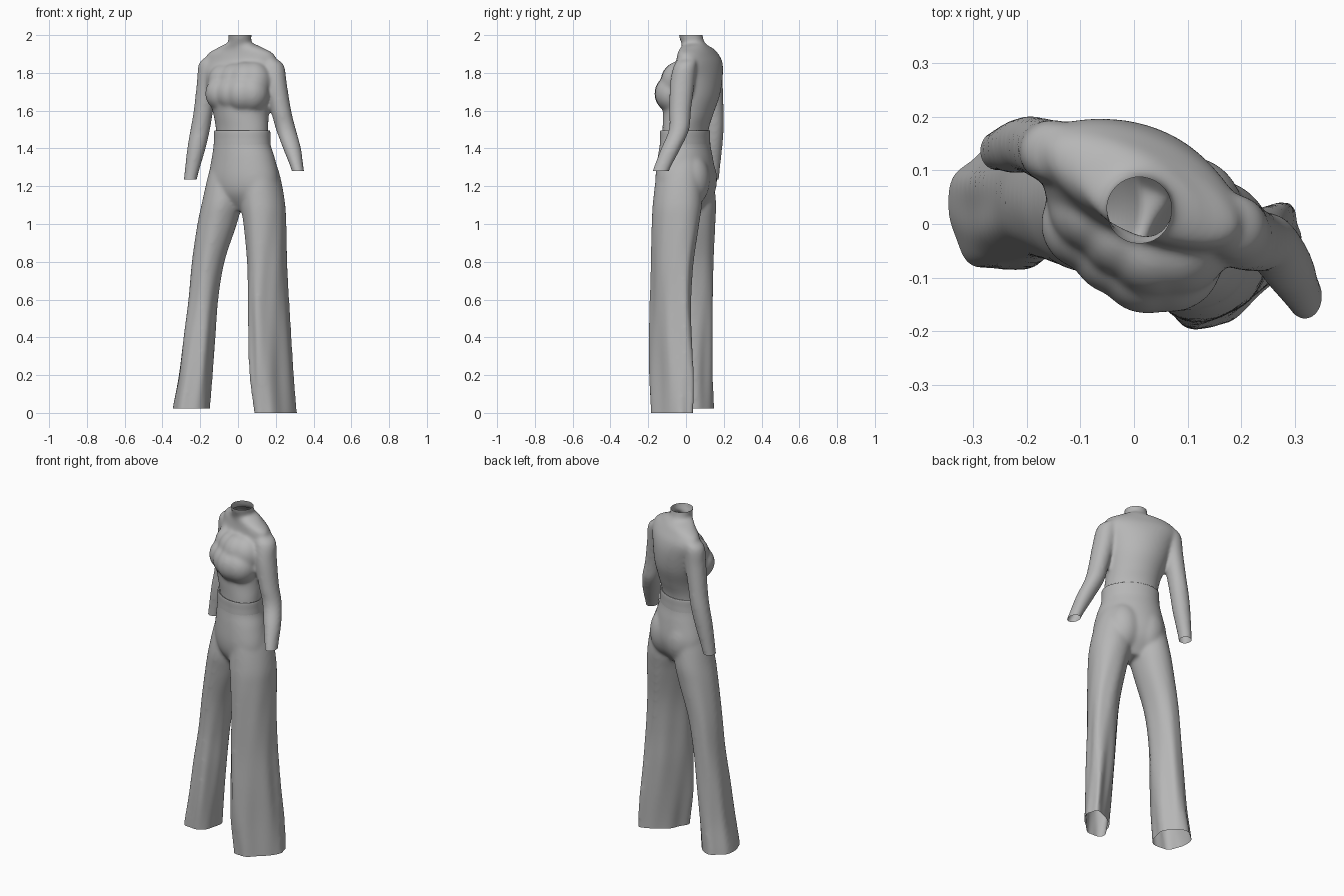
import bpy, bmesh, math
from mathutils import Vector

if "Cube" in bpy.data.objects:
    bpy.data.objects.remove(bpy.data.objects["Cube"])

cloth = bpy.data.materials.new("grey_cloth")
cloth.use_nodes = True
GREY = (0.47, 0.47, 0.47, 1)
cloth.diffuse_color = GREY
cloth.node_tree.nodes["Principled BSDF"].inputs["Base Color"].default_value = GREY

SIDES, STEPS, VOXEL = 48, 8, 0.008


def spline(rings):
    """Catmull-Rom interpolation through ring descriptions."""
    pts = [Vector(r) for r in rings]
    pts = [2 * pts[0] - pts[1]] + pts + [2 * pts[-1] - pts[-2]]
    out = []
    for a, b, c, d in zip(pts, pts[1:], pts[2:], pts[3:]):
        for i in range(STEPS):
            t = i / STEPS
            out.append(0.5 * (2 * b + (c - a) * t + (2 * a - 5 * b + 4 * c - d) * t ** 2
                              + (3 * b - a - 3 * c + d) * t ** 3))
    return out + [pts[-2]]


def loft(bm, rings, fold=0, twist=4, caps=True):
    """Skin rings (x, y, z, rx, ry, turn in degrees); folds deepen downwards."""
    loops = []
    for x, y, z, rx, ry, turn in spline(rings):
        turn = math.radians(turn)
        depth = fold * max(0, min(1, 1.2 - z))
        loop = []
        for i in range(SIDES):
            a = math.tau * i / SIDES
            k = 1 + depth * (math.sin(5 * a + twist * z) + 0.5 * math.sin(8 * a - twist * z))
            u, v = rx * k * math.cos(a), ry * k * math.sin(a)
            loop.append(bm.verts.new((x + u * math.cos(turn) - v * math.sin(turn),
                                      y + u * math.sin(turn) + v * math.cos(turn), z)))
        loops.append(loop)
    for low, high in zip(loops, loops[1:]):
        for i in range(SIDES):
            j = (i + 1) % SIDES
            bm.faces.new((low[i], low[j], high[j], high[i]))
    if caps:
        bm.faces.new(loops[0])
        bm.faces.new(loops[-1])


def ball(bm, centre, radius, tall=1):
    made = bmesh.ops.create_uvsphere(bm, u_segments=32, v_segments=16, radius=radius)
    for v in made["verts"]:
        v.co = Vector((v.co.x, v.co.y, v.co.z * tall)) + Vector(centre)


def to_object(name, bm):
    bmesh.ops.recalc_face_normals(bm, faces=bm.faces)
    mesh = bpy.data.meshes.new(name)
    bm.to_mesh(mesh)
    bm.free()
    ob = bpy.data.objects.new(name, mesh)
    bpy.context.collection.objects.link(ob)
    mesh.materials.append(cloth)
    mesh.shade_smooth()
    return ob


def garment(name, bm, openings):
    """Fuse the volumes, soften them, then trim each opening (z, above, x_min, x_max)."""
    ob = to_object(name, bm)
    fuse = ob.modifiers.new("fuse", "REMESH")
    fuse.mode, fuse.voxel_size = "VOXEL", VOXEL
    soft = ob.modifiers.new("soften", "SMOOTH")
    soft.factor, soft.iterations = 0.5, 20
    graph = bpy.context.evaluated_depsgraph_get()
    mesh = bpy.data.meshes.new_from_object(ob.evaluated_get(graph))
    bpy.data.objects.remove(ob)
    bm = bmesh.new()
    bm.from_mesh(mesh)
    for z, above, x_min, x_max in openings:
        bmesh.ops.bisect_plane(bm, geom=bm.verts[:] + bm.edges[:] + bm.faces[:],
                               plane_co=(0, 0, z), plane_no=(0, 0, 1))
        waste = []
        for f in bm.faces:
            c = f.calc_center_median()
            if x_min < c.x < x_max and (c.z > z) == above:
                waste.append(f)
        bmesh.ops.delete(bm, geom=waste, context="FACES")
    return to_object(name, bm)


# Fitted high-neck top: torso, bust and sleeves
top = bmesh.new()
loft(top, [
    (.022, -.005, 1.36, .148, .11, -32),
    (.022, -.003, 1.49, .148, .11, -32),
    (.016, .011, 1.58, .152, .127, -29),
    (.007, .03, 1.68, .172, .143, -26),
    (.007, .055, 1.78, .187, .127, -25),
    (.014, .07, 1.85, .203, .099, -25),
    (.014, .063, 1.9, .19, .081, -25),
    (.012, .053, 1.935, .125, .07, -25),
    (.01, .037, 1.96, .065, .063, 0),
    (.01, .027, 1.99, .062, .063, 0),
    (.01, .017, 2.06, .063, .065, 0)])
for x, y, size in ((-.088, 0, .086), (-.03, -.044, .089), (.025, -.073, .095), (.068, -.068, .097)):
    ball(top, (x, y, 1.69), size, 1.05)
    ball(top, (x + .015, y + .033, 1.755), size, 1.1)
loft(top, [  # left sleeve
    (.16, .012, 1.88, .035, .045, 0),
    (.184, -.004, 1.84, .059, .06, 0),
    (.2, -.02, 1.74, .059, .065, 0),
    (.228, -.031, 1.6, .054, .058, 0),
    (.254, -.037, 1.5, .053, .054, 0),
    (.286, -.08, 1.4, .048, .052, 0),
    (.315, -.13, 1.29, .034, .045, 0),
    (.333, -.157, 1.21, .033, .042, 0)])
loft(top, [  # right sleeve
    (-.125, .135, 1.89, .035, .04, 0),
    (-.148, .135, 1.85, .059, .057, 0),
    (-.16, .137, 1.75, .058, .058, 0),
    (-.183, .145, 1.6, .052, .055, 0),
    (-.2, .148, 1.5, .052, .052, 0),
    (-.22, .143, 1.4, .049, .049, 0),
    (-.25, .137, 1.25, .036, .039, 0),
    (-.262, .132, 1.16, .034, .038, 0)])
garment("high_neck_top", top, [
    (2.0, True, -1, 1), (1.44, False, -.155, .19),
    (1.28, False, .19, 1), (1.235, False, -1, -.155)])

# Wide-leg trousers: hips, seat and two legs
trousers = bmesh.new()
loft(trousers, [
    (.03, -.005, 1.07, .12, .06, -32),
    (.03, -.005, 1.13, .174, .106, -32),
    (.03, -.004, 1.18, .197, .13, -32),
    (.03, -.002, 1.25, .201, .14, -32),
    (.028, -.004, 1.35, .179, .132, -32),
    (.022, -.005, 1.42, .161, .122, -32),
    (.022, -.005, 1.485, .157, .119, -32),
    (.022, -.005, 1.56, .157, .119, -32)])
ball(trousers, (-.032, .06, 1.235), .105, 1.4)
ball(trousers, (.098, .022, 1.235), .105, 1.4)
loft(trousers, [  # left leg
    (.206, -.078, -.07, .142, .065, 45),
    (.2, -.079, .02, .143, .065, 45),
    (.184, -.08, .2, .147, .07, 45),
    (.171, -.08, .4, .139, .077, 45),
    (.161, -.079, .6, .131, .081, 45),
    (.155, -.072, .8, .126, .09, 50),
    (.143, -.056, 1.0, .132, .106, 60),
    (.13, -.045, 1.12, .133, .115, 65),
    (.116, -.04, 1.28, .116, .096, 65),
    (.095, -.03, 1.4, .08, .07, 65)], fold=.06)
loft(trousers, [  # right leg
    (-.255, .029, -.06, .098, .118, 0),
    (-.248, .028, .03, .097, .117, 0),
    (-.226, .027, .2, .089, .113, 0),
    (-.206, .033, .4, .085, .108, 0),
    (-.185, .041, .6, .079, .103, 0),
    (-.158, .042, .8, .086, .106, 0),
    (-.11, .038, 1.0, .104, .118, 0),
    (-.083, .035, 1.12, .106, .124, 0),
    (-.058, .035, 1.28, .094, .104, 0),
    (-.035, .03, 1.4, .07, .075, 0)], fold=.045)
garment("wide_leg_trousers", trousers, [
    (1.48, True, -1, 1), (0, False, 0, 1), (.022, False, -1, 0)])

# Waistband
band = bmesh.new()
loft(band, [
    (.022, -.005, 1.415, .161, .122, -32),
    (.022, -.005, 1.45, .159, .121, -32),
    (.022, -.005, 1.492, .158, .12, -32),
    (.022, -.005, 1.49, .148, .11, -32)], caps=False)
to_object("waistband", band)
